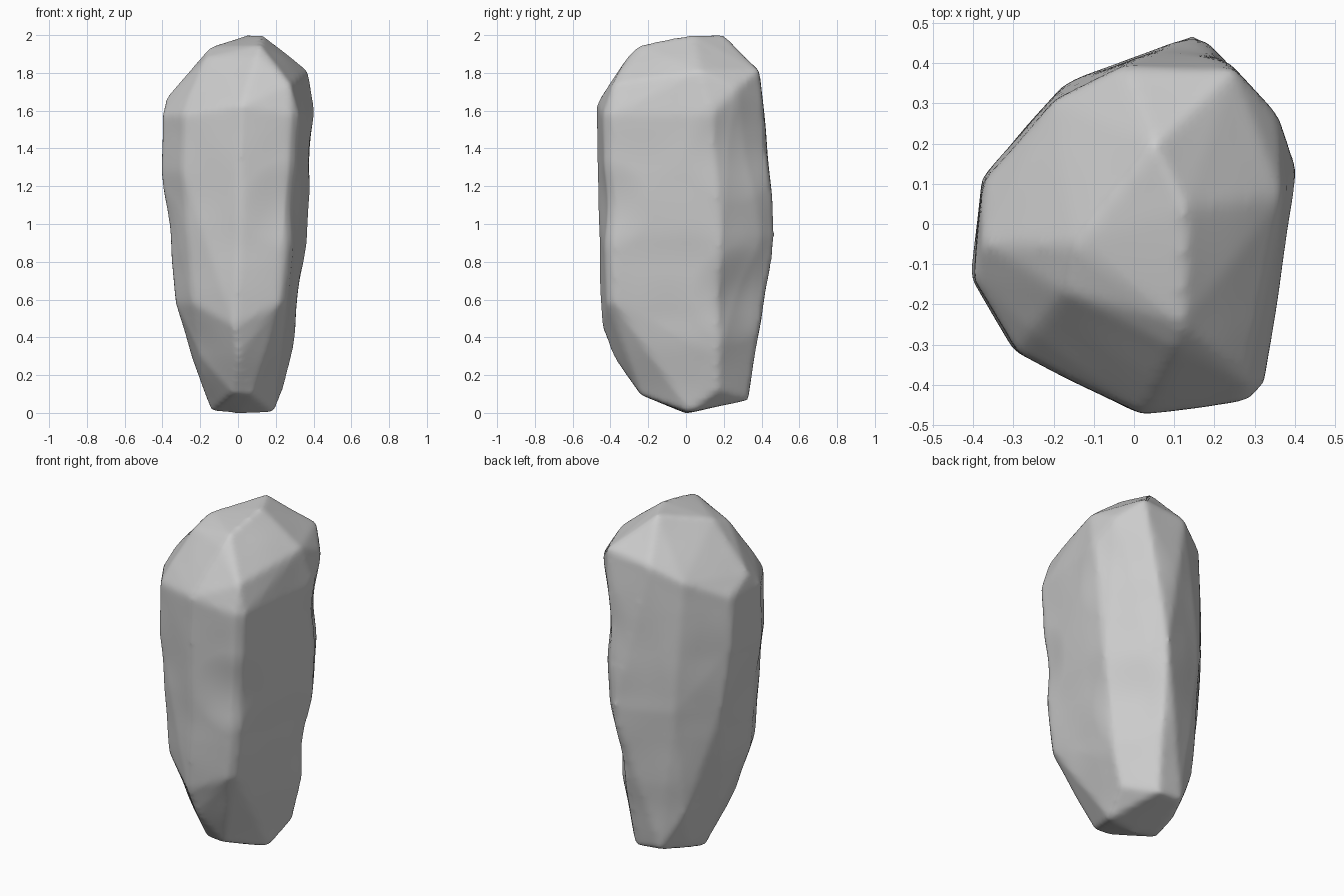
import bpy, bmesh, math
from mathutils import Vector, noise

if "Cube" in bpy.data.objects:
    bpy.data.objects.remove(bpy.data.objects["Cube"])

# Plan outline of the boulder in a -1..1 box, counter-clockwise from the front
OUTLINE = [(.05, -1), (.69, -.93), (.8, -.83), (1, .38), (.62, .84), (.42, 1),
           (-.45, .75), (-.93, .3), (-1, -.25), (-.72, -.66)]

# Body levels: z, x min, x max, y min, y max
LEVELS = [(.58, -.328, .32, -.447, .39),
          (.93, -.367, .367, -.462, .472),
          (1.28, -.408, .388, -.468, .43),
          (1.58, -.402, .408, -.47, .415)]

# Tapered foot
FOOT = [(-.14, .02, .005), (.19, .02, .005), (0, 0, -.003), (-.06, .325, .08), (.1, .325, .07),
        (-.03, -.25, .1), (.08, -.24, .09), (.24, .17, .12), (-.18, .05, .12),
        (-.13, .16, .05), (0, -.385, .3), (-.2, -.2, .3), (-.248, .02, .3),
        (-.18, .27, .3), (.1, .355, .3), (.285, .17, .3), (.2, -.2, .3), (-.02, -.445, .46)]

# Chiselled shoulder and off-centre crown
CROWN = [(.28, -.39, 1.74), (.37, .07, 1.81), (.355, .27, 1.72), (.25, .39, 1.815),
         (-.03, .395, 1.79), (-.2, .31, 1.7), (-.38, -.05, 1.67), (-.25, -.27, 1.69),
         (.02, -.472, 1.63), (.1, -.31, 1.89), (.12, -.25, 1.95), (-.17, -.17, 1.88),
         (-.15, -.05, 1.935), (.05, .2, 2.003), (.13, .04, 2.003)]

# Shallow hollows: centre, radius, depth
DENTS = [((.34, .28, 1.4), .3, .025), ((.3, .3, .62), .28, .03),
         ((-.37, -.1, .98), .2, .012), ((.27, -.42, 1.1), .25, .02)]


def ring(z, x0, x1, y0, y1):
    cx, cy, rx, ry = (x0 + x1) / 2, (y0 + y1) / 2, (x1 - x0) / 2, (y1 - y0) / 2
    return [(cx + u * rx, cy + v * ry, z) for u, v in OUTLINE]


# Wrap all guide points in one faceted skin
bm = bmesh.new()
for p in FOOT + CROWN + [q for lv in LEVELS for q in ring(*lv)]:
    bm.verts.new(p)
bmesh.ops.convex_hull(bm, input=bm.verts)
loose = [v for v in bm.verts if not v.link_faces]
bmesh.ops.delete(bm, geom=loose, context='VERTS')
bmesh.ops.recalc_face_normals(bm, faces=bm.faces)
mesh = bpy.data.meshes.new("boulder")
bm.to_mesh(mesh)
bm.free()

boulder = bpy.data.objects.new("boulder", mesh)
bpy.context.collection.objects.link(boulder)
bpy.context.view_layer.objects.active = boulder
boulder.select_set(True)

# Even, fine skin for the weathering
remesh = boulder.modifiers.new("even_skin", 'REMESH')
remesh.mode = 'VOXEL'
remesh.voxel_size = .018
bpy.ops.object.modifier_apply(modifier=remesh.name)

# Worn edges, hollows and faint unevenness
bm = bmesh.new()
bm.from_mesh(boulder.data)
for _ in range(3):
    bmesh.ops.smooth_vert(bm, verts=bm.verts, factor=.5,
                          use_axis_x=True, use_axis_y=True, use_axis_z=True)
bm.normal_update()
for v in bm.verts:
    push = .006 * noise.noise(v.co * 4)
    for centre, radius, depth in DENTS:
        t = (v.co - Vector(centre)).length / radius
        if t < 1:
            push -= depth * (1 - t * t) ** 2
    v.co += v.normal * push
bm.to_mesh(boulder.data)
bm.free()
bpy.ops.object.shade_smooth_by_angle(angle=math.radians(50))
